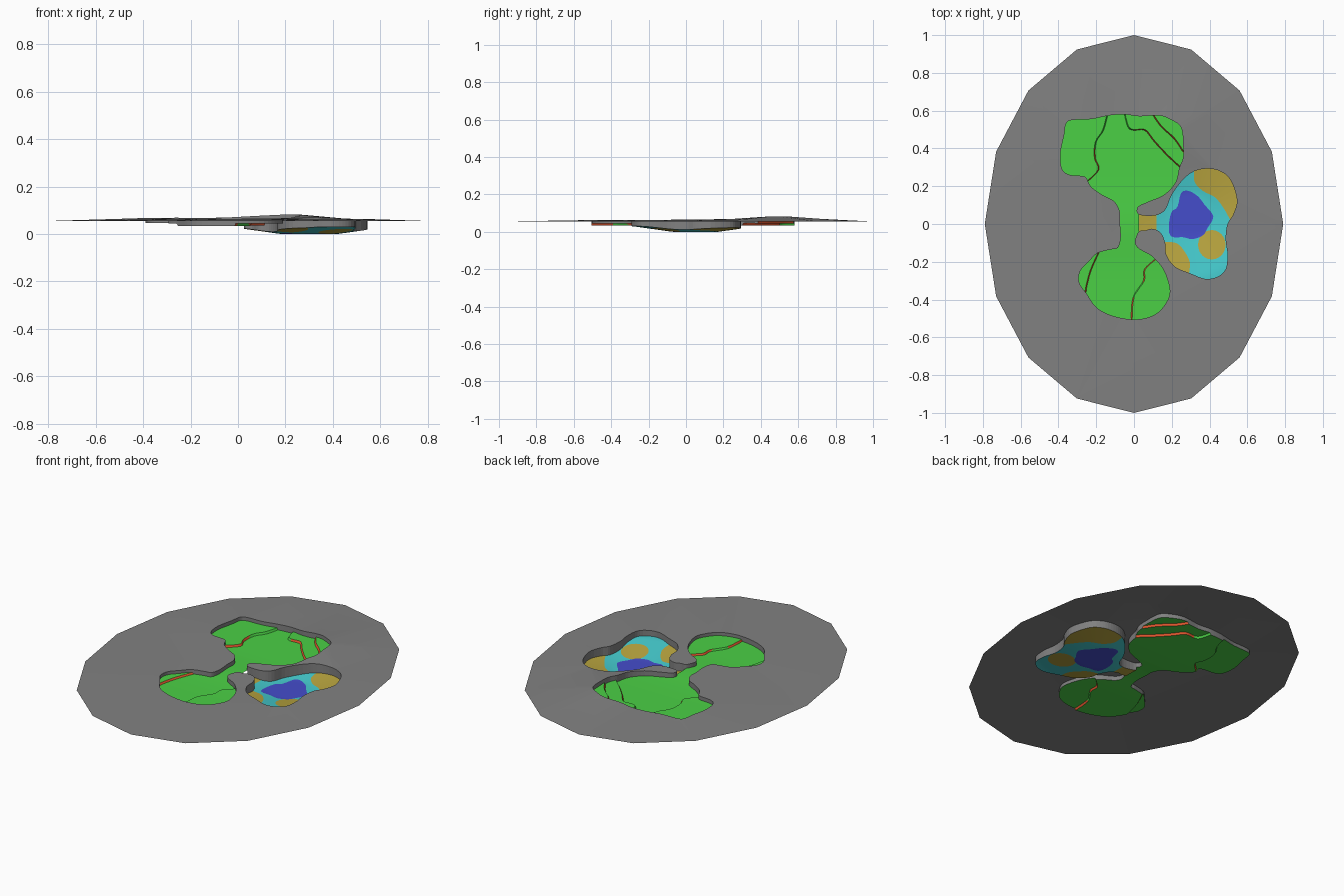
import bpy, math
from mathutils import Vector
from mathutils.geometry import delaunay_2d_cdt

if "Cube" in bpy.data.objects:
    bpy.data.objects.remove(bpy.data.objects["Cube"])


def pts(nums):
    """Flat list in hundredths of a unit -> 2D points."""
    return [Vector((nums[i] / 100, nums[i + 1] / 100)) for i in range(0, len(nums), 2)]


def smooth(p, closed, n=4):
    """Catmull-Rom curve through points."""
    out, m = [], len(p)
    for i in range(m if closed else m - 1):
        g = (lambda k: p[k % m]) if closed else (lambda k: p[min(max(k, 0), m - 1)])
        a, b, c, d = g(i - 1), g(i), g(i + 1), g(i + 2)
        for k in range(n):
            t = k / n
            out.append(0.5 * (2 * b + (c - a) * t + (2 * a - 5 * b + 4 * c - d) * t * t
                              + (3 * b - a - 3 * c + d) * t ** 3))
    return out if closed else out + [p[-1]]


def inside(poly, q):
    hit = False
    for i in range(len(poly)):
        a, b = poly[i - 1], poly[i]
        if (a.y > q.y) != (b.y > q.y) and q.x < a.x + (q.y - a.y) * (b.x - a.x) / (b.y - a.y):
            hit = not hit
    return hit


def material(name, rgb):
    m = bpy.data.materials.new(name)
    m.diffuse_color = (*rgb, 1)
    m.use_nodes = True
    m.node_tree.nodes["Principled BSDF"].inputs["Base Color"].default_value = m.diffuse_color
    return m


GREY = material("grey_ground", (0.22, 0.22, 0.22))
GREEN = material("green_turf", (0.07, 0.63, 0.06))
RED = material("red_step", (0.8, 0.1, 0.03))
CYAN = material("cyan_shallows", (0.06, 0.6, 0.62))
SAND = material("yellow_sand", (0.49, 0.38, 0.05))
BLUE = material("blue_deep", (0.06, 0.075, 0.6))

# Outlines: rim, green lobes, lagoon
rim = [Vector((0.79 * math.sin(i * math.pi / 8), math.cos(i * math.pi / 8))) for i in range(16)]
lobes = pts([2.6, 5, 2, 9, 8, 12, 16, 15.5, 22, 22, 24, 30, 26, 35, 26, 42, 25, 51, 20, 55,
             13, 57.5, 3, 57, -5, 58, -13, 57.5, -23, 55.5, -33, 55, -36, 53, -37, 47, -39, 37,
             -38, 29, -34, 26, -26, 25, -23, 20, -17, 15.5, -10.5, 12, -7.5, 6.5, -7.5, 1.5,
             -7, -7, -8.5, -12.5, -12.5, -13.5, -19.5, -15.5, -24, -20, -28.5, -25, -29, -31,
             -25, -37, -19.5, -44.5, -10, -49, 1.5, -50.5, 11, -48, 16.5, -42.5, 19, -35.5,
             16, -25, 10, -17.5, 4, -14, 1.5, -12, 0.5, -9, 2.6, -4])
lagoon = pts([6, -3.5, 9.5, -2.5, 14, -4.5, 16.5, -10, 17, -16, 21.5, -22.5, 29.5, -26, 37.5, -29,
              44, -28, 48.5, -24, 49.5, -16, 48.5, -8, 49.5, 0, 52.5, 5, 54.5, 13, 51, 23.5,
              45.5, 28, 39, 29.3, 32, 28, 26, 23.5, 20, 15.5, 16.5, 7.5, 11, 4.5])
basin = smooth(lobes + lagoon, True)
lagoon_zone = pts([2.6, 6, 2.6, -5, 8, -10, 17, -23, 30, -40, 70, -40, 70, 40, 30, 40, 26, 27, 20.8, 19, 8, 7])

# Terraces: line, outer closing points, direction to the low side, height, red rule
tiers = []
for line, outer, d, h, red in [
    ([-5, 60, -3, 52, 0, 50, 6, 50, 11, 44, 18, 36.5, 25, 30, 26, 29], [40, 30, 40, 70, -5, 70],
     (-0.7, -0.7), 0.012, lambda c: c.x > 0),
    ([10, 59, 11, 57, 15, 51.5, 21.5, 45.5, 26, 39, 27, 38], [40, 38, 40, 70, 10, 70],
     (-0.7, -0.7), 0.012, lambda c: True),
    ([-14, 60, -16.5, 50, -20.5, 43.5, -21, 35, -19, 29, -24.5, 23], [-60, 20, -60, 70, -14, 70],
     (1, 0), 0.012, lambda c: c.y < 0.4),
    ([-18.5, -14, -23, -24, -25.5, -33, -26, -38], [-40, -40, -40, -14],
     (1, 0), 0.01, lambda c: True),
    ([12.5, -18, 6, -24, 5.5, -30, 0, -39, -1, -52], [30, -55, 30, -18],
     (-1, 0), 0.01, lambda c: not -0.39 < c.y < -0.31),
]:
    curve = smooth(pts(line), False)
    tiers.append((curve, curve + pts(outer), Vector(d) * 0.006, h, red))

# Lagoon colour patches
deep = smooth(pts([25, 16.5, 29, 17.5, 34, 14.5, 37.5, 10, 42, 4, 39, -2, 36.5, -6, 31, -8, 26, -7,
                   19.5, -6.5, 18.5, 0, 20, 6.5, 23, 9]), True, 3)
isle = [Vector((0.412 + 0.073 * math.cos(a * math.pi / 12), -0.11 + 0.078 * math.sin(a * math.pi / 12)))
        for a in range(24)]
bank_a = smooth(pts([32, 30, 32, 22.5, 36.5, 17.5, 43, 14, 48, 7.5, 52, 0]), False)
bank_b = smooth(pts([15, -9.5, 22, -10, 26, -13.5, 29.5, -20, 29, -27]), False)
neck = pts([12, 6, 12, -4.5])
join = pts([2.6, 5.2, 2.6, -4.2])
sands = [isle, bank_a + pts([70, 0, 70, 40, 32, 40]), bank_b + pts([20, -40, 10, -30]),
         neck + pts([2.6, -10, 2.6, 10])]


# Heights
def ground_z(p):
    if (p.x / 0.79) ** 2 + p.y ** 2 > 0.96:
        return 0.055
    return (0.063 + 0.006 * math.exp(-((p.x + 0.2) ** 2 + (p.y - 0.35) ** 2) / 0.12)
            + 0.02 * math.exp(-((p.x - 0.2) ** 2 + (p.y - 0.48) ** 2) / 0.04))


def green_z(p):
    z = 0.034 + 0.008 * math.exp(-((p.y + 0.02) / 0.15) ** 2)
    return z + sum(h for _, poly, d, h, _ in tiers if inside(poly, p - d / 2))


def lagoon_z(p):
    return max(0, min(0.03, ((p - Vector((0.3, 0.05))).length - 0.12) * 0.14))


# Plan triangulation with every border as a cut
verts, edges = [], []


def add(path, closed):
    s, n = len(verts), len(path)
    verts.extend(path)
    edges.extend((s + i, s + (i + 1) % n) for i in range(n if closed else n - 1))


for loop in (rim, basin, deep, isle):
    add(loop, True)
for path in (bank_a, bank_b, neck, join):
    add(path, False)
for curve, _, d, _, _ in tiers:
    add(curve, False)
    add([p + d for p in curve], False)
border = list(verts)
for i in range(-20, 29):
    for j in range(-26, 31):
        q = Vector((i * 0.02 + 0.003, j * 0.02 + 0.003))
        if inside(basin, q) and min((q - b).length_squared for b in border) > 1e-4:
            verts.append(q)
vs, _, tris, *_ = delaunay_2d_cdt(verts, edges, [], 0, 1e-5)

# Sort triangles into parts with their colour
parts = {"ground": [], "green": [], "lagoon": []}
for t in tris:
    a, b, c = (vs[i] for i in t)
    area = (b - a).cross(c - a)
    if abs(area) < 1e-9:
        continue
    t = list(t) if area > 0 else list(t)[::-1]
    m = (a + b + c) / 3
    if not inside(basin, m):
        parts["ground"].append((t, 0))
    elif inside(lagoon_zone, m):
        col = 2 if inside(deep, m) else 1 if any(inside(s, m) for s in sands) else 0
        parts["lagoon"].append((t, col))
    else:
        step = any(inside(poly, m - d) and not inside(poly, m) and red(m) for _, poly, d, _, red in tiers)
        parts["green"].append((t, 1 if step else 0))

heights = {"ground": ground_z, "green": green_z, "lagoon": lagoon_z}
mats = {"ground": [GREY], "green": [GREEN, RED], "lagoon": [CYAN, SAND, BLUE]}


def build(name, co, faces, cols, materials):
    me = bpy.data.meshes.new(name)
    me.from_pydata(co, [], faces)
    for m in materials:
        me.materials.append(m)
    me.polygons.foreach_set("material_index", cols)
    me.update()
    ob = bpy.data.objects.new(name, me)
    bpy.context.collection.objects.link(ob)
    bpy.ops.object.select_all(action='DESELECT')
    ob.select_set(True)
    bpy.context.view_layer.objects.active = ob
    bpy.ops.object.shade_smooth_by_angle(angle=math.radians(30))


owner = {}
for name, items in parts.items():
    ids = {}
    for t, _ in items:
        for k in range(3):
            ids.setdefault(t[k], len(ids))
            owner[(t[k], t[(k + 1) % 3])] = name
    co = [(vs[i].x, vs[i].y, heights[name](vs[i])) for i in ids]
    build(name, co, [[ids[i] for i in t] for t, _ in items], [c for _, c in items], mats[name])

# Basin wall: drops from the ground edge to the sunken floors
co, faces = [], []
for (a, b), name in owner.items():
    low = owner.get((b, a))
    if name == "ground" and low in ("green", "lagoon"):
        p, q, s = vs[a], vs[b], len(co)
        f = heights[low]
        co += [(p.x, p.y, f(p)), (q.x, q.y, f(q)), (q.x, q.y, ground_z(q)), (p.x, p.y, ground_z(p))]
        faces.append((s + 3, s + 2, s + 1, s)[::-1])
build("basin_wall", co, faces, [0] * len(faces), [GREY])
